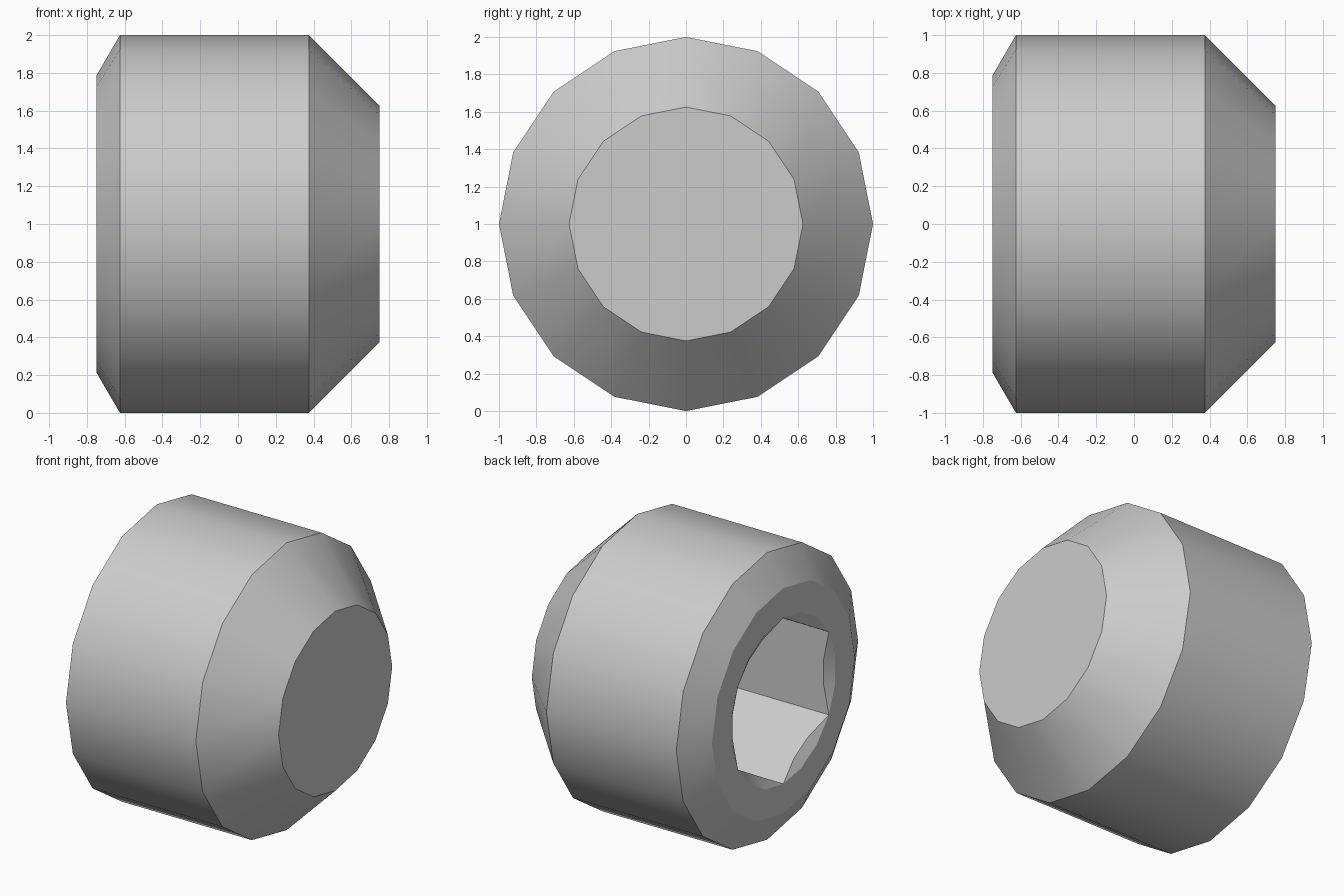
import bpy, bmesh, math

cube = bpy.data.objects.get("Cube")
if cube:
    bpy.data.objects.remove(cube)

SLOPE = math.tan(math.radians(30))   # countersink, chamfer and drill point
FLAT = 0.5                           # half the socket's width across flats
CORNER = FLAT / math.cos(math.radians(30))
END = -0.75
FLOOR = 0.0                          # depth of the socket corners

steel = bpy.data.materials.new("light grey steel")
steel.use_nodes = True
grey = (0.6, 0.6, 0.6, 1)
steel.diffuse_color = grey
steel.node_tree.nodes["Principled BSDF"].inputs["Base Color"].default_value = grey

bm = bmesh.new()


def ring(sides, radius, depth):
    """Ring around the x axis; radius and depth are functions of angle and radius."""
    verts = []
    for i in range(sides):
        a = 2 * math.pi * i / sides
        r = radius(a)
        verts.append(bm.verts.new((depth(r), r * math.sin(a), 1 + r * math.cos(a))))
    return verts


def circle(sides, r, x):
    return ring(sides, lambda a: r, lambda _: x)


def skin(rings):
    for a, b in zip(rings, rings[1:]):
        for i in range(len(a)):
            j = (i + 1) % len(a)
            bm.faces.new((a[i], a[j], b[j], b[i]))


def hexagon(a):
    """Distance from the axis to the hexagon at an angle."""
    sector = math.radians(60)
    return FLAT / math.cos(a % sector - sector / 2)


# Outer body: chamfered socket end, barrel, tapered point
outer = [circle(16, r, x) for x, r in
         ((END, 0.785), (-0.625, 1), (0.375, 1), (0.75, 0.625))]
skin(outer)
bm.faces.new(outer[-1])

# Hexagonal socket: countersunk rim, flat walls, rounded drill-point floor
socket = [
    circle(18, CORNER, END),
    ring(18, hexagon, lambda r: END + (CORNER - r) * SLOPE),
    ring(18, hexagon, lambda r: FLOOR + (CORNER - r) * SLOPE),
    circle(18, 0.144, FLOOR + (CORNER - 0.144) * SLOPE),
    circle(18, 0.075, FLOOR + 0.279),
]
skin(socket)
bm.faces.new(socket[-1])

# Flat annular end between the chamfer and the socket
rim = []
for loop in (outer[0], socket[0]):
    rim += [bm.edges.get((loop[i - 1], loop[i])) for i in range(len(loop))]
bmesh.ops.triangle_fill(bm, edges=rim, use_beauty=True, normal=(-1, 0, 0))

bmesh.ops.remove_doubles(bm, verts=bm.verts, dist=0.0005)
bmesh.ops.recalc_face_normals(bm, faces=bm.faces)

mesh = bpy.data.meshes.new("set_screw")
bm.to_mesh(mesh)
bm.free()
mesh.materials.append(steel)
screw = bpy.data.objects.new("set_screw", mesh)
bpy.context.collection.objects.link(screw)

bpy.ops.object.select_all(action="DESELECT")
screw.select_set(True)
bpy.context.view_layer.objects.active = screw
bpy.ops.object.shade_smooth_by_angle(angle=math.radians(25))
